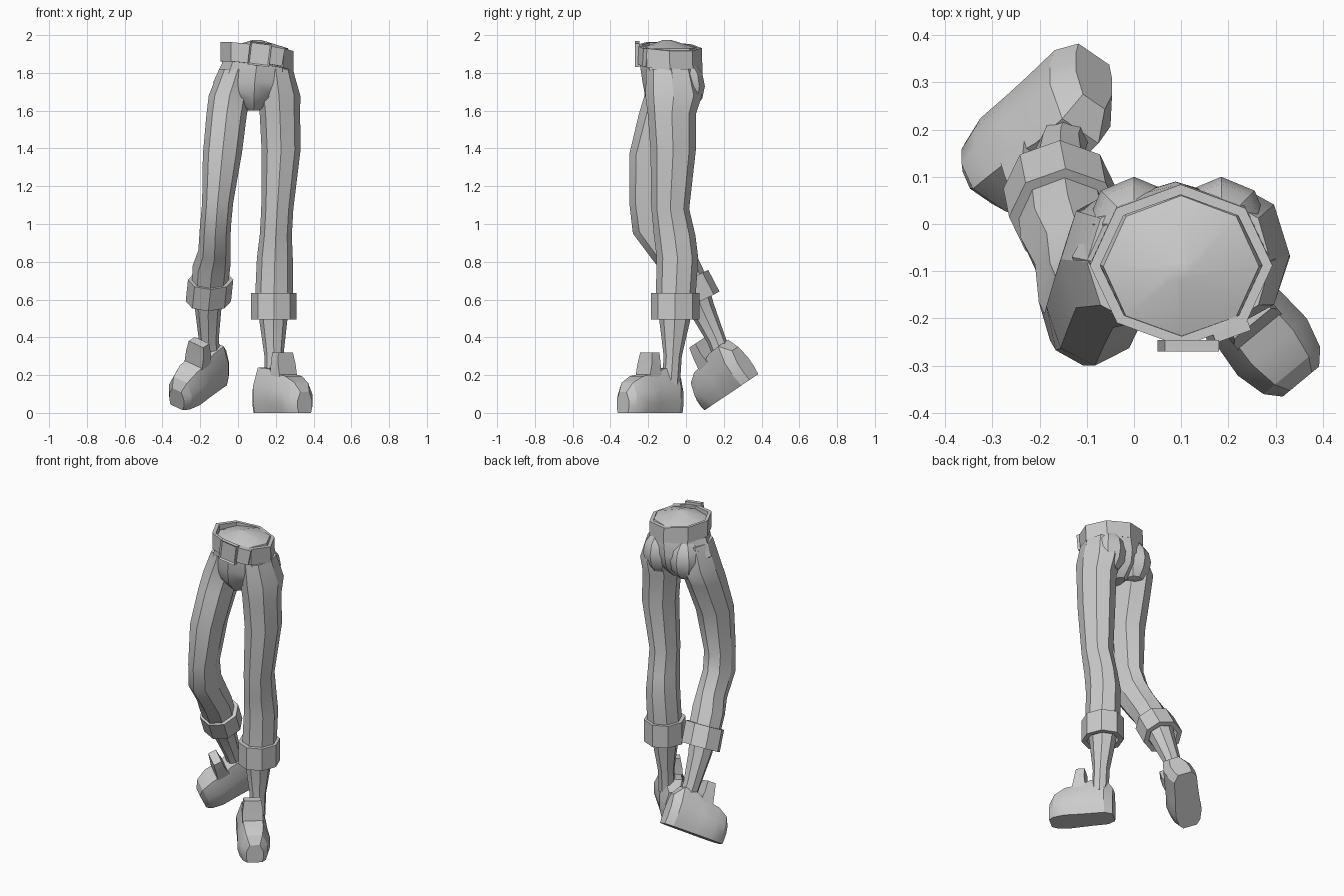
import bpy, bmesh, math
from mathutils import Vector, Matrix

cube = bpy.data.objects.get("Cube")
if cube:
    bpy.data.objects.remove(cube, do_unlink=True)

grey = bpy.data.materials.new("plain_grey")
grey.use_nodes = True
grey.diffuse_color = (0.6, 0.6, 0.6, 1)
grey.node_tree.nodes["Principled BSDF"].inputs["Base Color"].default_value = (0.6, 0.6, 0.6, 1)


def finish(name, bm, angle=32):
    """Turn a bmesh into a grey object, smooth except at sharp edges."""
    bmesh.ops.recalc_face_normals(bm, faces=bm.faces)
    mesh = bpy.data.meshes.new(name)
    bm.to_mesh(mesh)
    bm.free()
    mesh.materials.append(grey)
    mesh.polygons.foreach_set("use_smooth", [True] * len(mesh.polygons))
    mesh.set_sharp_from_angle(angle=math.radians(angle))
    obj = bpy.data.objects.new(name, mesh)
    bpy.context.collection.objects.link(obj)
    return obj


def ring(x, y, z, rx, ry, tilt=0, roll=0, sides=8):
    """Elliptical ring, tilted about x and rolled about y."""
    turn = Matrix.Rotation(math.radians(roll), 3, 'Y') @ Matrix.Rotation(math.radians(tilt), 3, 'X')
    angles = [math.tau * i / sides for i in range(sides)]
    return [Vector((x, y, z)) + turn @ Vector((rx * math.cos(a), ry * math.sin(a), 0)) for a in angles]


def loft(name, rings, closed=False, angle=32):
    """Skin a list of rings; cap the ends, or join last to first."""
    bm = bmesh.new()
    rows = [[bm.verts.new(p) for p in r] for r in rings]
    n = len(rows[0])
    pairs = list(zip(rows, rows[1:])) + ([(rows[-1], rows[0])] if closed else [])
    for a, b in pairs:
        for i in range(n):
            j = (i + 1) % n
            bm.faces.new((a[i], a[j], b[j], b[i]))
    if not closed:
        bm.faces.new(rows[0])
        bm.faces.new(rows[-1])
    return finish(name, bm, angle)


def band(name, low, high, rx, ry, wall, tilt=0, roll=0):
    """Hollow strap between two centres."""
    rings = [ring(*low, rx, ry, tilt, roll), ring(*high, rx, ry, tilt, roll),
             ring(*high, rx - wall, ry - wall, tilt, roll), ring(*low, rx - wall, ry - wall, tilt, roll)]
    return loft(name, rings, closed=True, angle=25)


# Pelvis with a domed waist top
loft("pelvis", [ring(*r) for r in (
    (0.1, -0.1, 1.975, 0.02, 0.02),
    (0.1, -0.09, 1.93, 0.165, 0.15),
    (0.1, -0.08, 1.85, 0.185, 0.165),
    (0.088, -0.07, 1.75, 0.22, 0.16),
    (0.085, -0.07, 1.67, 0.15, 0.145),
    (0.083, -0.07, 1.6, 0.035, 0.08))])

# Buttocks
for side, x in (("left", 0.185), ("right", 0.0)):
    bm = bmesh.new()
    bmesh.ops.create_uvsphere(bm, u_segments=8, v_segments=6, radius=1)
    bm.transform(Matrix.Translation((x, 0.0, 1.73)) @ Matrix.Diagonal((0.1, 0.1, 0.13, 1)))
    finish(side + "_buttock", bm)

# Trouser legs
loft("left_trouser_leg", [ring(*r) for r in (
    (0.2, -0.08, 1.82, 0.09, 0.13),
    (0.217, -0.065, 1.68, 0.113, 0.15),
    (0.222, -0.075, 1.58, 0.107, 0.127),
    (0.228, -0.068, 1.39, 0.103, 0.12),
    (0.208, -0.083, 1.08, 0.085, 0.1),
    (0.2, -0.06, 0.94, 0.085, 0.11),
    (0.195, -0.045, 0.82, 0.095, 0.11),
    (0.19, -0.055, 0.6, 0.1, 0.105))])
loft("right_trouser_leg", [ring(*r) for r in (
    (0.0, -0.08, 1.82, 0.1, 0.13),
    (-0.045, -0.075, 1.68, 0.11, 0.145),
    (-0.06, -0.11, 1.58, 0.107, 0.14),
    (-0.083, -0.175, 1.37, 0.103, 0.125),
    (-0.108, -0.19, 1.11, 0.082, 0.11),
    (-0.12, -0.165, 0.98, 0.082, 0.12, 15),
    (-0.125, -0.085, 0.86, 0.085, 0.105, 27),
    (-0.14, -0.03, 0.78, 0.1, 0.1, 27),
    (-0.152, 0.045, 0.64, 0.095, 0.095, 27))])

# Rolled cuffs
band("left_cuff", (0.19, -0.057, 0.495), (0.19, -0.057, 0.635), 0.12, 0.128, 0.03)
band("right_cuff", (-0.157, 0.075, 0.59), (-0.145, 0.015, 0.705), 0.12, 0.115, 0.03, 27)

# Ankles
loft("left_ankle", [ring(*r) for r in (
    (0.187, -0.06, 0.6, 0.085, 0.095),
    (0.187, -0.06, 0.48, 0.073, 0.08),
    (0.19, -0.07, 0.3, 0.05, 0.048),
    (0.19, -0.08, 0.15, 0.05, 0.048))])
loft("right_ankle", [ring(*r) for r in (
    (-0.152, 0.05, 0.64, 0.085, 0.08, 27),
    (-0.158, 0.085, 0.55, 0.07, 0.068, 27),
    (-0.155, 0.16, 0.39, 0.053, 0.05, 27),
    (-0.14, 0.2, 0.28, 0.05, 0.048, 27))])

# Shoe stations: distance from heel, half width, height
SHOE = ((0, 0.05, 0.18), (0.045, 0.083, 0.24), (0.13, 0.085, 0.235), (0.19, 0.088, 0.21),
        (0.28, 0.095, 0.195), (0.345, 0.078, 0.16), (0.375, 0.05, 0.11))


def shoe(side, heel, forward, up):
    f, u = Vector(forward).normalized(), Vector(up).normalized()
    s = u.cross(f).normalized()
    heel = Vector(heel)

    def place(a, b, c):
        return heel + f * a + s * b + u * c

    sections = []
    for d, w, h in SHOE:
        half = [(0.85 * w, 0), (w, 0.25 * h), (w, 0.6 * h), (0.6 * w, h)]
        outline = half + [(-b, c) for b, c in reversed(half)]
        sections.append([place(d, b, c) for b, c in outline])
    loft(side + "_shoe", sections, angle=28)
    # Upright tongue in front of the ankle
    rows = []
    for front, back, w, h in ((0.245, 0.155, 0.06, 0.16), (0.225, 0.165, 0.06, 0.26), (0.215, 0.165, 0.05, 0.32)):
        rows.append([place(front, w, h), place(front, -w, h), place(back, -w, h), place(back, w, h)])
    loft(side + "_shoe_tongue", rows)


shoe("left", (0.115, -0.045, 0), (0.636, -0.77, 0), (0, 0, 1))
shoe("right", (-0.085, 0.36, 0.19), (-0.64, -0.64, -0.43), (0, -0.56, 0.83))

# Belt
band("belt", (0.1, -0.085, 1.838), (0.1, -0.088, 1.94), 0.195, 0.172, 0.022, -3, 7)

# Buckle with a recessed face
bm = bmesh.new()
bmesh.ops.create_cube(bm, size=1)
bm.transform(Matrix.Translation((0.115, -0.258, 1.9)) @ Matrix.Rotation(math.radians(7), 4, 'Y')
             @ Matrix.Diagonal((0.115, 0.025, 0.125, 1)))
bm.normal_update()
face = min(bm.faces, key=lambda p: p.calc_center_median().y)
bmesh.ops.inset_region(bm, faces=[face], thickness=0.012, depth=0)
bmesh.ops.translate(bm, verts=face.verts, vec=(0, 0.008, 0))
finish("buckle", bm)

# Belt end beside the buckle
bm = bmesh.new()
bmesh.ops.create_cube(bm, size=1)
bm.transform(Matrix.Translation((0.2, -0.232, 1.888)) @ Matrix.Rotation(math.radians(20), 4, 'Z')
             @ Matrix.Rotation(math.radians(10), 4, 'Y') @ Matrix.Diagonal((0.08, 0.02, 0.095, 1)))
finish("belt_end", bm)
